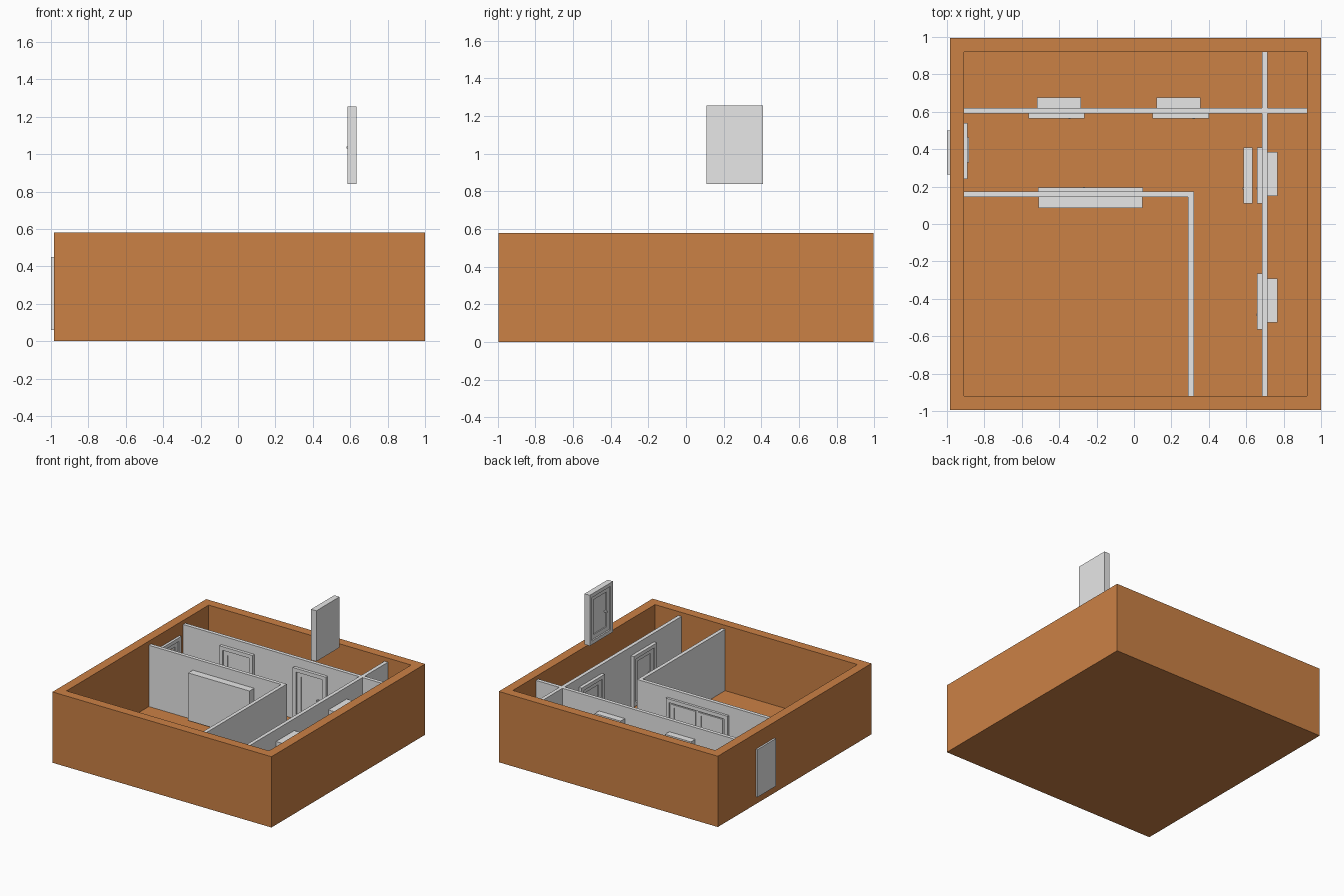
import bpy
import bmesh
from math import radians
from mathutils import Matrix, Vector

cube = bpy.data.objects.get("Cube")
if cube:
    bpy.data.objects.remove(cube, do_unlink=True)


def make_material(name, colour):
    mat = bpy.data.materials.new(name)
    mat.use_nodes = True
    mat.diffuse_color = (*colour, 1)
    mat.node_tree.nodes["Principled BSDF"].inputs["Base Color"].default_value = (*colour, 1)
    return mat


BROWN = make_material("warm brown", (0.60, 0.22, 0.06))
GREY = make_material("light grey", (0.8, 0.8, 0.8))


def box(name, lo, hi, mat, face=None, steps=(), place=Matrix()):
    """Box between two corners; the chosen face is inset in (thickness, depth) steps."""
    lo, hi = Vector(lo), Vector(hi)
    bm = bmesh.new()
    bmesh.ops.create_cube(bm, size=1)
    bmesh.ops.scale(bm, vec=hi - lo, verts=bm.verts)
    bmesh.ops.translate(bm, vec=(lo + hi) / 2, verts=bm.verts)
    bm.normal_update()
    if face:
        target = max(bm.faces, key=lambda f: f.normal.dot(Vector(face)))
        for thickness, depth in steps:
            bmesh.ops.inset_individual(bm, faces=[target], thickness=thickness,
                                       depth=0, use_even_offset=True)
            bmesh.ops.inset_individual(bm, faces=[target], thickness=0, depth=-depth)
    mesh = bpy.data.meshes.new(name)
    bm.to_mesh(mesh)
    bm.free()
    mesh.materials.append(mat)
    obj = bpy.data.objects.new(name, mesh)
    obj.matrix_world = place
    bpy.context.scene.collection.objects.link(obj)
    return obj


FRONT = (0, -1, 0)
HEIGHT = 0.415


def door(name, spot, angle, width=0.3, back=None, shift=0, knob=0.07, double=False):
    """Door with its front at local y = 0, facing local -y."""
    place = Matrix.Translation(spot) @ Matrix.Rotation(radians(angle), 4, "Z")
    half = width / 2
    steps = [(0.03, 0.012)] if double else [(0.03, 0.012), (0.035, 0.008)]
    box(name + "_frame", (-half, 0, 0), (half, 0.048, HEIGHT), GREY, FRONT, steps, place)
    box(name + "_knob", (knob - 0.006, -0.004, 0.19), (knob + 0.006, 0.02, 0.202),
        GREY, place=place)
    if back:
        box(name + "_back", (shift - back / 2, 0.04, 0), (shift + back / 2, 0.11, 0.39),
            GREY, place=place)
    if double:
        # two leaves, each with an upper and a lower panel
        for side in (-1, 1):
            for label, low, high in (("lower", 0.04, 0.2), ("upper", 0.23, 0.375)):
                x = side * 0.122
                box(f"{name}_{label}_panel", (x - 0.11, 0.004, low), (x + 0.11, 0.02, high),
                    GREY, FRONT, [(0.025, 0.01)], place)


# Open outer shell with a floor
box("outer_shell", (-0.985, -0.995, 0), (1, 0.995, 0.58), BROWN, (0, 0, 1),
    [(0.075, 0.535)])

# Inner partition walls
FLOOR, TOP = 0.04, 0.547
for name, x0, x1, y0, y1 in (
        ("back_partition", -0.912, 0.927, 0.59, 0.62),
        ("right_partition", 0.685, 0.715, -0.922, 0.922),
        ("room_back_wall", -0.912, 0.32, 0.145, 0.175),
        ("room_side_wall", 0.29, 0.32, -0.922, 0.146)):
    box(name, (x0, y0, FLOOR), (x1, y1, TOP), GREY)

# Doors set in the walls
BASE = 0.06
for name, x, y, angle, shift in (
        ("back_door_a", -0.415, 0.565, 0, 0.015),
        ("back_door_b", 0.25, 0.565, 0, -0.0125),
        ("side_door_a", 0.658, 0.26, -90, -0.007),
        ("side_door_b", 0.658, -0.415, -90, -0.005),
        ("entrance_door", -0.89, 0.39, 90, -0.007)):
    door(name, (x, y, BASE), angle, back=0.235, shift=shift)
box("entrance_handle", (-0.895, 0.33, 0.25), (-0.882, 0.46, 0.26), GREY)

# Double door in the room's back wall
door("double_door", (-0.233, 0.195, BASE), 180, width=0.56, back=0.555, knob=0.035, double=True)

# Loose door hovering above the floor plan
door("loose_door", (0.585, 0.26, 0.84), -90)
